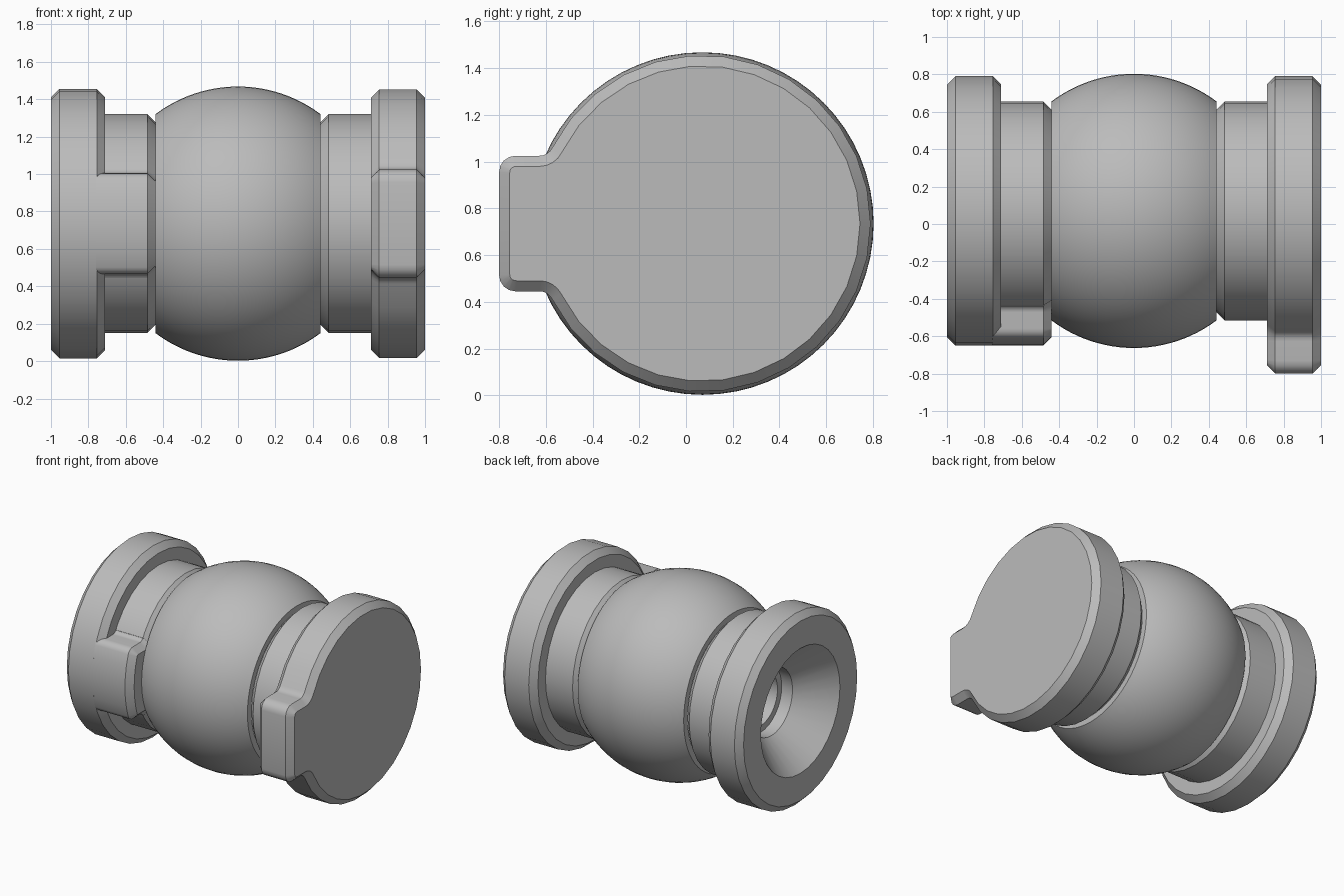
import bpy, bmesh, math
from mathutils import Vector

if "Cube" in bpy.data.objects:
    bpy.data.objects.remove(bpy.data.objects["Cube"], do_unlink=True)

CENTRE = Vector((0, 0.07, 0.735))   # the common axis runs along x
CAP_R, NECK_R, BALL_R = 0.72, 0.585, 0.733
BEVEL = 0.045

grey = bpy.data.materials.new("plain_grey")
grey.use_nodes = True
grey.diffuse_color = (0.5, 0.5, 0.5, 1)
grey.node_tree.nodes["Principled BSDF"].inputs["Base Color"].default_value = (0.5, 0.5, 0.5, 1)


def finish(name, bm):
    bmesh.ops.remove_doubles(bm, verts=bm.verts, dist=1e-5)
    bmesh.ops.recalc_face_normals(bm, faces=bm.faces)
    mesh = bpy.data.meshes.new(name)
    bm.to_mesh(mesh)
    bm.free()
    mesh.materials.append(grey)
    obj = bpy.data.objects.new(name, mesh)
    obj.location = CENTRE
    bpy.context.collection.objects.link(obj)
    bpy.ops.object.select_all(action='DESELECT')
    obj.select_set(True)
    bpy.context.view_layer.objects.active = obj
    bpy.ops.object.shade_smooth_by_angle(angle=math.radians(30))


def lathe(name, profile, steps):
    """Turn (x, radius) points around the x axis."""
    bm = bmesh.new()
    verts = [bm.verts.new((x, 0, r)) for x, r in profile]
    edges = [bm.edges.new(pair) for pair in zip(verts, verts[1:])]
    bmesh.ops.spin(bm, geom=verts + edges, cent=(0, 0, 0), axis=(1, 0, 0),
                   angle=math.tau, steps=steps, use_merge=True)
    finish(name, bm)


def arc(cy, cz, r, start, end, steps):
    angles = [start + (end - start) * i / steps for i in range(steps + 1)]
    return [Vector((cy + r * math.cos(a), cz + r * math.sin(a))) for a in angles]


def fillet(height, r, ring):
    """Concave blend from a flat side onto a ring; also returns the angle it meets the ring."""
    z = height + r
    y = -math.sqrt((ring + r) ** 2 - z ** 2)
    return arc(y, z, r, -math.pi / 2, math.atan2(-z, -y), 4), math.atan2(z, y)


def mirrored(half):
    return half + [Vector((p.x, -p.y)) for p in reversed(half) if abs(p.y) > 1e-5]


def inset(points, d):
    """Move a clockwise outline inward by d."""
    result = []
    for i, p in enumerate(points):
        a = (p - points[i - 1]).normalized()
        b = (points[(i + 1) % len(points)] - p).normalized()
        n1, n2 = Vector((a.y, -a.x)), Vector((b.y, -b.x))
        result.append(p + (n1 + n2) * d / (1 + n1.dot(n2)))
    return result


def prism(name, outline, sections):
    """Loft an outline through (x, inset) sections and close both ends."""
    bm = bmesh.new()
    loops = []
    for x, d in sections:
        loops.append([bm.verts.new((x, p.x, p.y)) for p in inset(outline, d)])
    for low, high in zip(loops, loops[1:]):
        for i in range(len(low)):
            bm.faces.new((low[i - 1], low[i], high[i], high[i - 1]))
    bm.faces.new(loops[0])
    bm.faces.new(loops[-1])
    finish(name, bm)


# Round middle with narrow shoulders at each side
HALF = 0.44
limit = math.asin(HALF / BALL_R)
curve = [(BALL_R * math.sin(limit * t / 12), BALL_R * math.cos(limit * t / 12))
         for t in range(-12, 13)]
LIP = NECK_R - BEVEL
lathe("ball", [(-HALF, LIP)] + curve + [(HALF, LIP)], 64)

# Right end: neck, flange and stepped conical recess
lathe("socket_end", [
    (-HALF, LIP), (-HALF - BEVEL, NECK_R), (-0.71, NECK_R), (-0.71, CAP_R - BEVEL),
    (-0.71 - BEVEL, CAP_R), (-1 + BEVEL, CAP_R), (-1, CAP_R - BEVEL),
    (-1, 0.47), (-0.76, 0.25), (-0.67, 0.25), (-0.67, 0.2), (-0.45, 0.2), (-0.45, 0)], 32)

# Left neck
lathe("plain_neck", [(HALF, LIP), (HALF + BEVEL, NECK_R), (0.71, NECK_R)], 32)

# Left flange with a tab reaching forward
corner, tab_h = 0.07, 0.29
blend, meet = fillet(tab_h, 0.06, CAP_R)
half = arc(-0.87 + corner, tab_h - corner, corner, math.pi, math.pi / 2, 4)
half += blend + arc(0, 0, CAP_R, meet, 0, 13)[1:]
prism("tabbed_flange", mirrored(half),
      [(0.71, BEVEL), (0.71 + BEVEL, 0), (1 - BEVEL, 0), (1, BEVEL)])

# Key along the right neck, flush with the flange rim
corner, key_h = 0.055, 0.27
cz = key_h - corner
cy = -math.sqrt((CAP_R - corner) ** 2 - cz ** 2)
turn = math.atan2(cz, cy)
blend, meet = fillet(key_h, 0.04, NECK_R)
half = arc(0, 0, CAP_R, math.pi, turn, 3)[:-1]
half += arc(cy, cz, corner, turn, math.pi / 2, 4) + blend
half.append(Vector((-0.42, blend[-1].y)))
prism("neck_key", mirrored(half), [(-0.76, 0), (-HALF - BEVEL, 0), (-HALF, BEVEL)])
